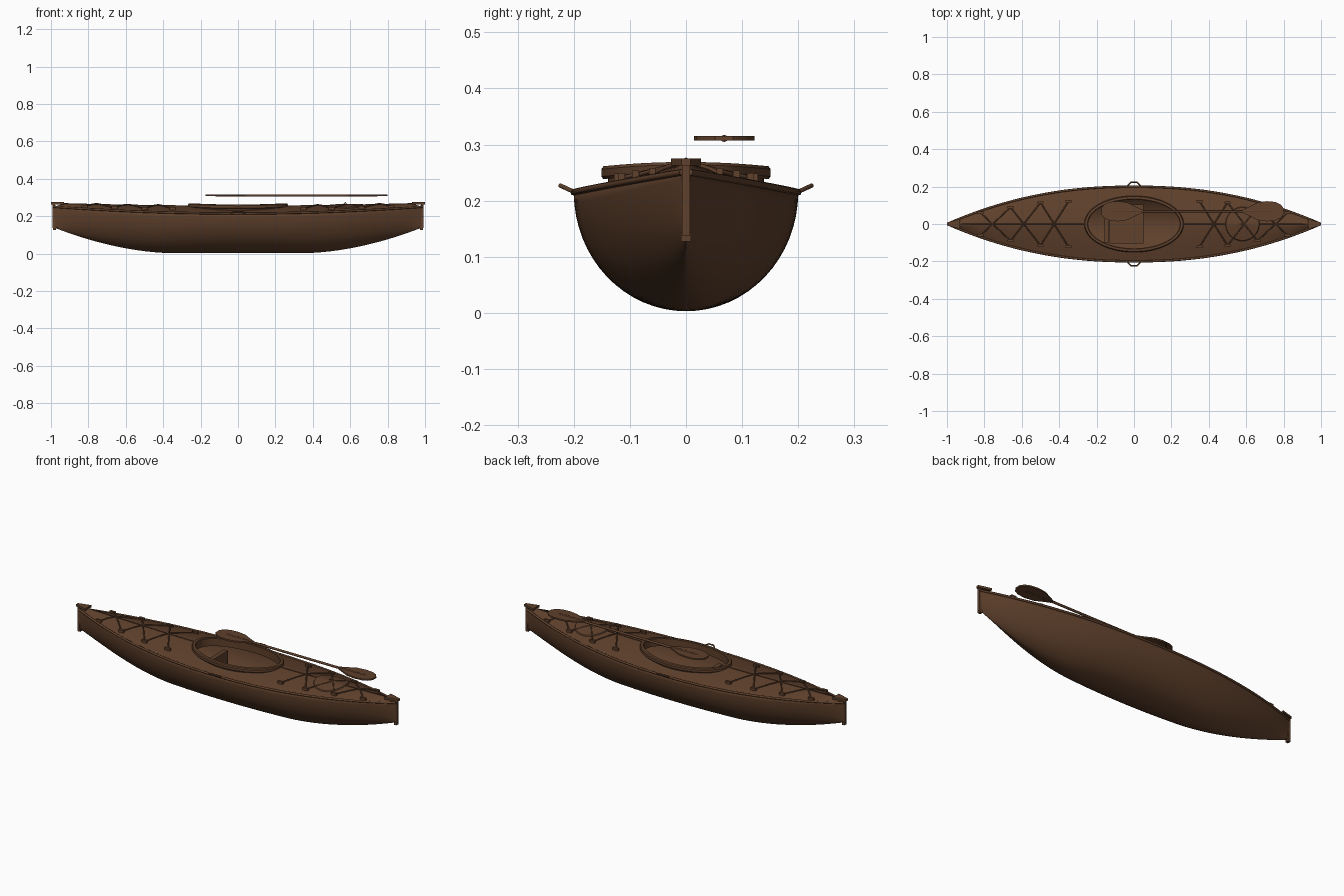
import bpy, bmesh, math
from mathutils import Vector

cube = bpy.data.objects.get("Cube")
if cube:
    bpy.data.objects.remove(cube, do_unlink=True)

brown = bpy.data.materials.new("brown")
brown.use_nodes = True
COLOUR = (0.115, 0.052, 0.025, 1)
brown.diffuse_color = COLOUR
brown.node_tree.nodes["Principled BSDF"].inputs["Base Color"].default_value = COLOUR
TIP = 0.985


# Lines that shape the boat
def beam(x):
    return 0.2 * (1 - abs(x) ** 2.2)


def sheer(x):
    return 0.215 + 0.037 * x * x


def keel(x):
    return 0.003 + 0.137 * (max(0, abs(x) - 0.35) / 0.635) ** 1.8


def deck(x, y):
    v = min(1, abs(y) / beam(x))
    return sheer(x) + (0.04 - 0.022 * x * x) * (1 - v ** 1.4)


# Helpers
def finish(name, bm, smooth=True):
    bmesh.ops.recalc_face_normals(bm, faces=bm.faces[:])
    mesh = bpy.data.meshes.new(name)
    bm.to_mesh(mesh)
    bm.free()
    ob = bpy.data.objects.new(name, mesh)
    bpy.context.collection.objects.link(ob)
    mesh.materials.append(brown)
    if smooth:
        bpy.ops.object.select_all(action="DESELECT")
        ob.select_set(True)
        bpy.context.view_layer.objects.active = ob
        bpy.ops.object.shade_smooth_by_angle(angle=math.radians(35))
    return ob


def grid(name, rows, loop_u=False, loop_v=False):
    bm = bmesh.new()
    vs = [[bm.verts.new(p) for p in row] for row in rows]
    n, m = len(vs), len(vs[0])
    for i in range(n if loop_u else n - 1):
        for j in range(m if loop_v else m - 1):
            a, b = (i + 1) % n, (j + 1) % m
            bm.faces.new((vs[i][j], vs[a][j], vs[a][b], vs[i][b]))
    return finish(name, bm)


def tube(name, points, radius, closed=False):
    curve = bpy.data.curves.new(name, "CURVE")
    curve.dimensions = "3D"
    curve.bevel_depth = radius
    curve.bevel_resolution = 2
    curve.use_fill_caps = True
    line = curve.splines.new("POLY")
    line.points.add(len(points) - 1)
    for p, co in zip(line.points, points):
        p.co = (*co, 1)
    line.use_cyclic_u = closed
    curve.materials.append(brown)
    ob = bpy.data.objects.new(name, curve)
    bpy.context.collection.objects.link(ob)
    return ob


def box(name, centre, size):
    bm = bmesh.new()
    bmesh.ops.create_cube(bm, size=1)
    bmesh.ops.scale(bm, vec=size, verts=bm.verts)
    bmesh.ops.translate(bm, vec=centre, verts=bm.verts)
    return finish(name, bm, False)


def slab(name, outline, z, thick):
    bm = bmesh.new()
    face = bm.faces.new([bm.verts.new((x, y, z - thick / 2)) for x, y in outline])
    top = bmesh.ops.extrude_face_region(bm, geom=[face])["geom"]
    bmesh.ops.translate(bm, vec=(0, 0, thick),
                        verts=[v for v in top if isinstance(v, bmesh.types.BMVert)])
    return finish(name, bm)


# Hull shell
rows = []
for i in range(61):
    x = TIP * math.sin(math.pi * (i / 60 - 0.5))
    row = []
    for j in range(33):
        a = math.pi * j / 32
        c = math.cos(a)
        y = beam(x) * math.copysign(abs(c) ** (1 + 0.4 * x * x), c)
        row.append((x, y, sheer(x) - (sheer(x) - keel(x)) * math.sin(a)))
    rows.append(row)
hull = grid("hull", rows)
shell = hull.modifiers.new("shell", "SOLIDIFY")
shell.thickness = 0.006

# Deck with an open cockpit
rows = []
for i in range(96):
    t = 2 * math.pi * i / 96
    c, s = math.cos(t), math.sin(t)
    row = []
    for j in range(17):
        f = j / 16
        x = (1 - f) * 0.245 * c + f * TIP * c
        y = (1 - f) * 0.132 * s + f * math.copysign(beam(TIP * c), s)
        row.append((x, y, deck(x, y)))
    rows.append(row)
grid("deck", rows, loop_u=True)

# Cockpit coaming: wall with a rolled lip
profile = [(0, -0.045), (0, -0.003), (0.004, 0), (0.017, 0), (0.021, -0.005),
           (0.021, -0.018), (0.017, -0.023), (0.009, -0.023), (0.009, -0.045)]
rows = []
for i in range(64):
    t = 2 * math.pi * i / 64
    row = []
    for out, dz in profile:
        x, y = (0.245 + out) * math.cos(t), (0.13 + out) * math.sin(t)
        row.append((x, y, 0.269 - 0.35 * y * y + dz))
    rows.append(row)
grid("cockpit_rim", rows, loop_u=True, loop_v=True)

# Seat
box("seat_base", (-0.04, 0, 0.07), (0.18, 0.21, 0.03))
box("seat_back", (-0.145, 0, 0.13), (0.025, 0.2, 0.15))

# Gunwales, side handles and centre seam
xs = [TIP * math.sin(math.pi * (i / 48 - 0.5)) for i in range(49)]
for side, word in ((1, "back"), (-1, "front")):
    tube(word + "_gunwale", [(x, side * beam(x), sheer(x)) for x in xs], 0.006)
    tube(word + "_handle", [(-0.04, side * 0.2, 0.216), (-0.015, side * 0.224, 0.227),
                            (0.015, side * 0.224, 0.227), (0.04, side * 0.2, 0.216)], 0.004)

for end, word in ((1, "left"), (-1, "right")):
    tube(word + "_seam", [(end * x, 0, deck(x, 0)) for x in (0.26, 0.4, 0.6, 0.8, TIP)], 0.002)
    # Stem strip, foot and cap
    box(word + "_stem", (end * 0.986, 0, 0.2), (0.014, 0.014, 0.125))
    box(word + "_stem_foot", (end * 0.982, 0, 0.135), (0.016, 0.018, 0.016))
    slab(word + "_end_cap", [(end * x, y) for x, y in
         ((1, -0.008), (1, 0.008), (0.93, 0.027), (0.93, -0.027))], 0.269, 0.012)

    # Deck cords crossing between anchor pairs
    anchors = [(0.35, 0.122), (0.5, 0.115), (0.66, 0.09), (0.82, 0.06)]
    for x, y in anchors:
        for side in (-1, 1):
            box(word + "_cord_anchor", (end * x, side * y, deck(x, y) + 0.005),
                (0.032, 0.012, 0.016))
    for (x0, y0), (x1, y1) in zip(anchors, anchors[1:]):
        for side in (-1, 1):
            path = []
            for k in range(9):
                f = k / 8
                x, y = x0 + f * (x1 - x0), side * (y0 - f * (y0 + y1))
                path.append((end * x, y, deck(x, y) + 0.004))
            tube(word + "_cord", path, 0.0035)

# Round hatch and its pull
rows = []
for r, dz in ((0.0001, 0.005), (0.05, 0.005), (0.088, 0.005), (0.092, -0.002)):
    ring = []
    for i in range(40):
        x = 0.58 + r * math.cos(i * math.pi / 20)
        y = r * math.sin(i * math.pi / 20)
        ring.append((x, y, deck(x, y) + dz))
    rows.append(ring)
grid("hatch", rows, loop_v=True)
tube("hatch_pull", [(0.555, 0, 0.25), (0.573, 0, 0.274), (0.591, 0, 0.25)], 0.003)

# Double paddle lying above the deck
PY, PZ = 0.068, 0.311
tube("paddle_shaft", [(-0.12, PY, PZ), (0.745, PY, PZ)], 0.0065)
half = [(0, 0.008), (0.03, 0.022), (0.08, 0.047), (0.13, 0.054), (0.175, 0.05),
        (0.205, 0.036), (0.22, 0.016)]
outline = half + [(x, -y) for x, y in reversed(half)]
for root, way, word in ((0.58, 1, "left"), (0.045, -1, "right")):
    slab(word + "_paddle_blade", [(root + way * x, PY + y) for x, y in outline], PZ, 0.008)
